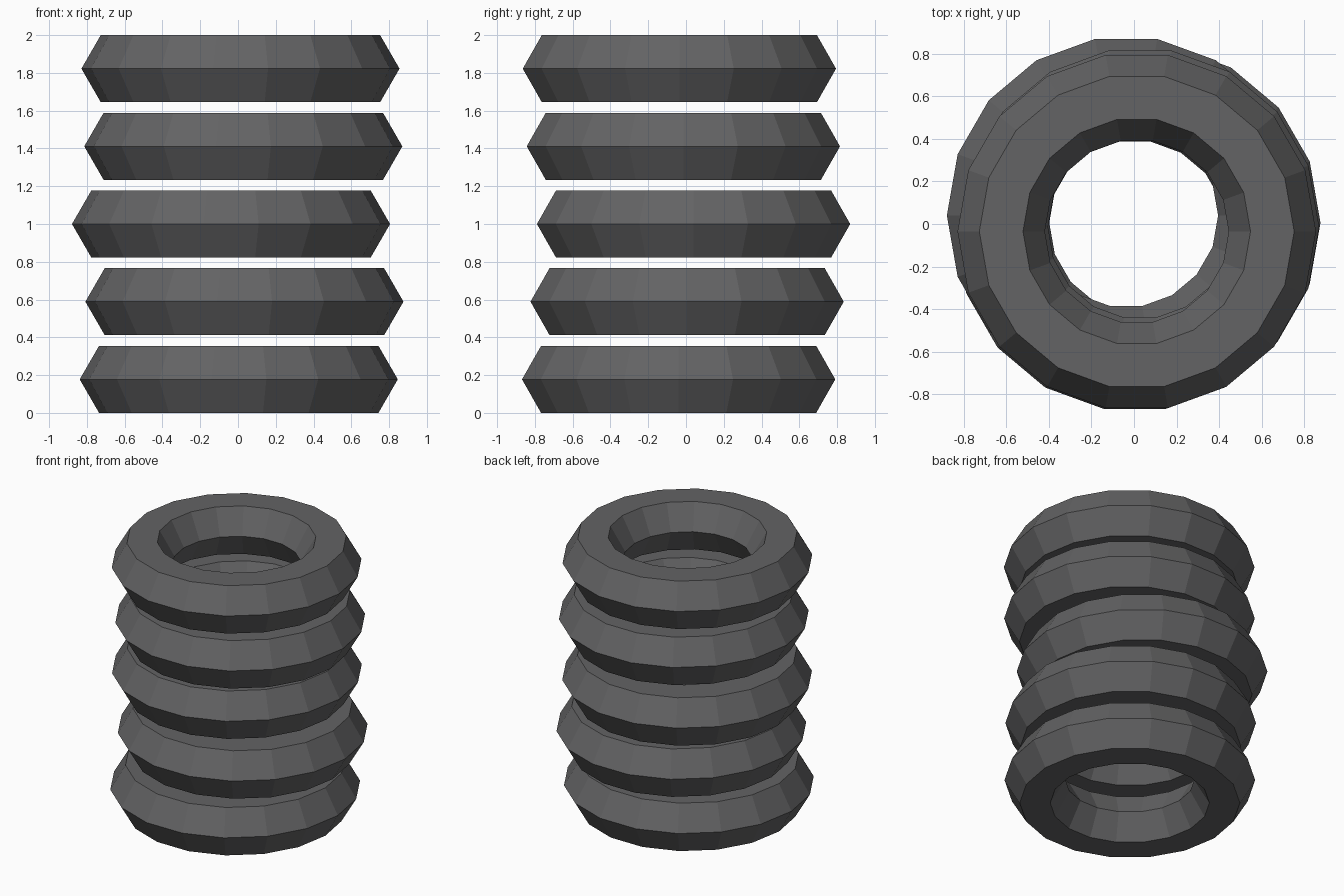
import bpy
from math import cos, sin, pi

cube = bpy.data.objects.get("Cube")
if cube:
    bpy.data.objects.remove(cube, do_unlink=True)

# Dark rubber
rubber = bpy.data.materials.new("dark_grey_rubber")
rubber.use_nodes = True
colour = (0.125, 0.125, 0.128, 1)
rubber.diffuse_color = colour
rubber.node_tree.nodes["Principled BSDF"].inputs["Base Color"].default_value = colour

MAJOR, MINOR = 0.637, 0.205       # ring radius and hexagonal tube radius
HALF_HEIGHT = MINOR * sin(pi / 3)
PITCH = (2 - 2 * HALF_HEIGHT) / 4

# Sideways shift of each tyre, from the bottom of the stack up
shifts = [(0.004, -0.039), (0.034, 0.006), (-0.037, 0.040),
          (0.028, -0.014), (0.013, -0.035)]

# Stack of low-poly tyres
for i, (x, y) in enumerate(shifts):
    bpy.ops.mesh.primitive_torus_add(
        major_segments=18, minor_segments=6,
        major_radius=MAJOR, minor_radius=MINOR,
        location=(x, y, HALF_HEIGHT + i * PITCH))
    tyre = bpy.context.object
    tyre.name = f"tyre_{i + 1}"
    tyre.data.materials.append(rubber)
    bpy.ops.object.shade_flat()
